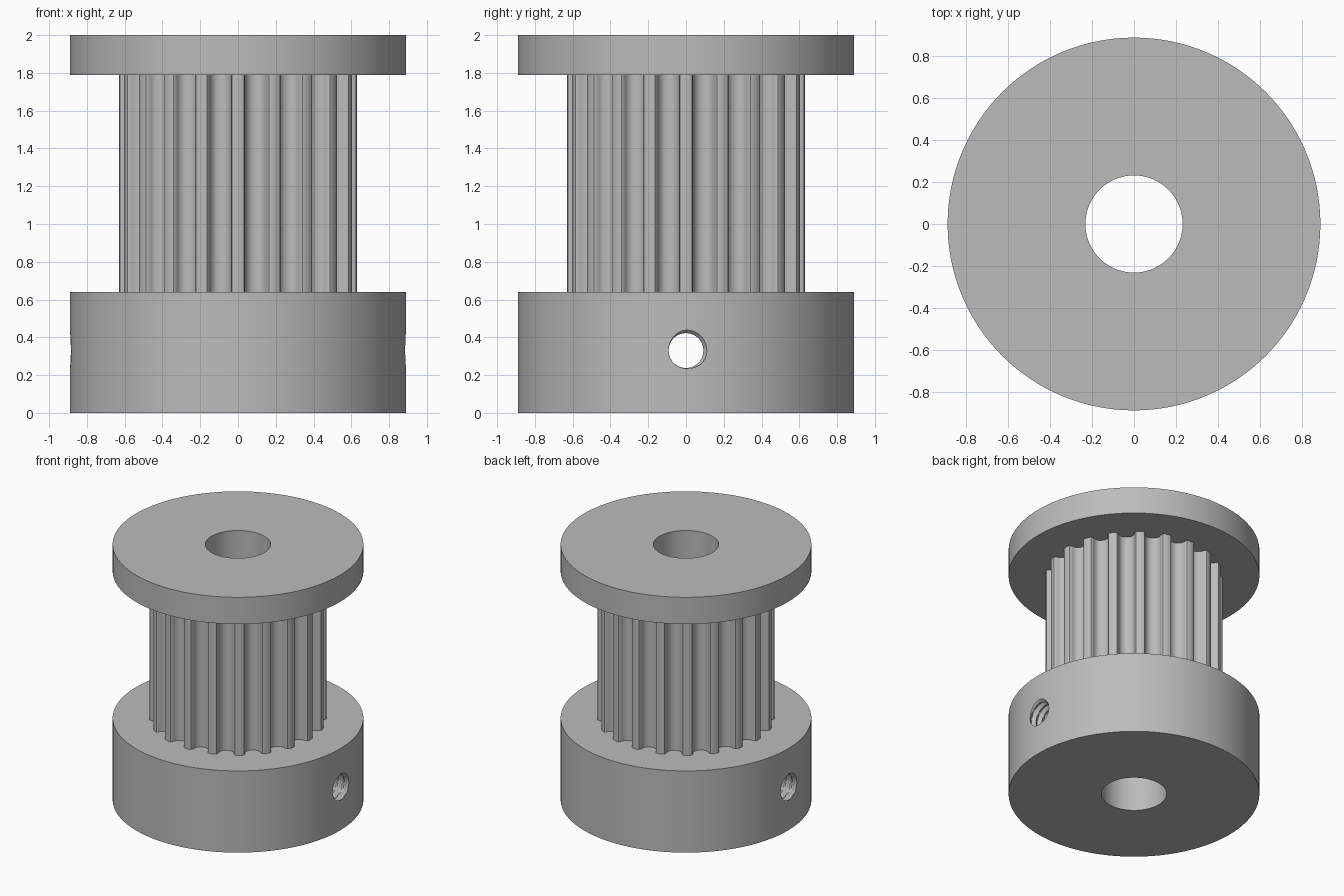
import bpy, bmesh
from math import sin, cos, pi, tau, radians

if "Cube" in bpy.data.objects:
    bpy.data.objects.remove(bpy.data.objects["Cube"])

BORE, RIM, TIP = 0.232, 0.89, 0.63
BASE_TOP, TEETH_TOP, TOP = 0.64, 1.79, 2.0
TEETH, SIDES = 20, 120

metal = bpy.data.materials.new("light grey metal")
metal.use_nodes = True
grey = (0.5, 0.5, 0.5, 1)
metal.diffuse_color = grey
metal.node_tree.nodes["Principled BSDF"].inputs["Base Color"].default_value = grey


def circle(radius, n=SIDES):
    return [(radius * cos(tau * i / n), radius * sin(tau * i / n)) for i in range(n)]


def bridge(bm, a, b):
    for i in range(len(a)):
        j = (i + 1) % len(a)
        bm.faces.new((a[i], a[j], b[j], b[i]))


def finish(bm, name):
    bmesh.ops.recalc_face_normals(bm, faces=bm.faces)
    mesh = bpy.data.meshes.new(name)
    bm.to_mesh(mesh)
    bm.free()
    mesh.materials.append(metal)
    obj = bpy.data.objects.new(name, mesh)
    bpy.context.collection.objects.link(obj)
    return obj


def select(obj):
    bpy.ops.object.select_all(action='DESELECT')
    obj.select_set(True)
    bpy.context.view_layer.objects.active = obj


def smooth(obj):
    select(obj)
    bpy.ops.object.shade_smooth_by_angle(angle=radians(28))


def ring(name, z0, z1):
    """Closed disc with the shaft bore through it."""
    bm = bmesh.new()
    corners = [(BORE, z0), (RIM, z0), (RIM, z1), (BORE, z1)]
    loops = [[bm.verts.new((x, y, z)) for x, y in circle(r)] for r, z in corners]
    for k in range(4):
        bridge(bm, loops[k], loops[(k + 1) % 4])
    return finish(bm, name)


def tooth_outline():
    """Narrow tips with rounded shoulders between round-bottomed grooves."""
    half = [(-0.080, 0), (-0.067, 0.005), (-0.060, 0.015)]
    arc = [(-0.057 * cos(pi * k / 12), 0.025 + 0.057 * sin(pi * k / 12)) for k in range(13)]
    groove = half + arc + [(-x, d) for x, d in reversed(half)]
    points = []
    for t in range(TEETH):
        a = tau * (t + 0.5) / TEETH
        for s, d in groove:
            # Tip corners follow the outer circle, the rest a straight groove
            r = (TIP ** 2 - s ** 2) ** 0.5 - d
            points.append((r * cos(a) - s * sin(a), r * sin(a) + s * cos(a)))
    return points


def screw_cutter(name, side):
    """Threaded hole: an off-centre circle that turns as it advances."""
    bm = bmesh.new()
    pitch, steps, start, end = 0.052, 12, 0.1, 0.96
    count = int((end - start) / pitch * steps)
    loops = []
    for i in range(count + 1):
        x = start + i * pitch / steps
        turn = tau * (x - RIM) / pitch + pi / 4
        cy, cz = 0.0095 * cos(turn), 0.33 + 0.0095 * sin(turn)
        loops.append([bm.verts.new((side * x, side * (y + cy), z + cz))
                      for y, z in circle(0.102, 28)])
    for a, b in zip(loops, loops[1:]):
        bridge(bm, a, b)
    bm.faces.new(loops[0])
    bm.faces.new(loops[-1])
    obj = finish(bm, name)
    obj.hide_render = True
    return obj


# Hub with a threaded set-screw hole on each side
hub = ring("hub", 0, BASE_TOP)
for name, side in (("left_screw_cutter", 1), ("right_screw_cutter", -1)):
    cutter = screw_cutter(name, side)
    mod = hub.modifiers.new("screw_hole", 'BOOLEAN')
    mod.operation = 'DIFFERENCE'
    mod.solver = 'EXACT'
    mod.object = cutter
    select(hub)
    bpy.ops.object.modifier_apply(modifier=mod.name)
    bpy.data.objects.remove(cutter)
smooth(hub)

# Toothed barrel and its bore, open where it meets the hub and flange
bm = bmesh.new()
for outline in (tooth_outline(), circle(BORE)):
    low, high = ([bm.verts.new((x, y, z)) for x, y in outline] for z in (BASE_TOP, TEETH_TOP))
    bridge(bm, low, high)
bore_faces = [f for f in bm.faces if f.calc_center_median().xy.length < BORE + 0.01]
barrel = finish(bm, "toothed_barrel")
# The bore wall faces the axis
for poly in barrel.data.polygons:
    c = poly.center
    inside = c.xy.length < BORE + 0.01
    if inside == (poly.normal.xy.dot(c.xy) > 0):
        poly.flip()
smooth(barrel)

# Top flange
smooth(ring("top_flange", TEETH_TOP, TOP))
